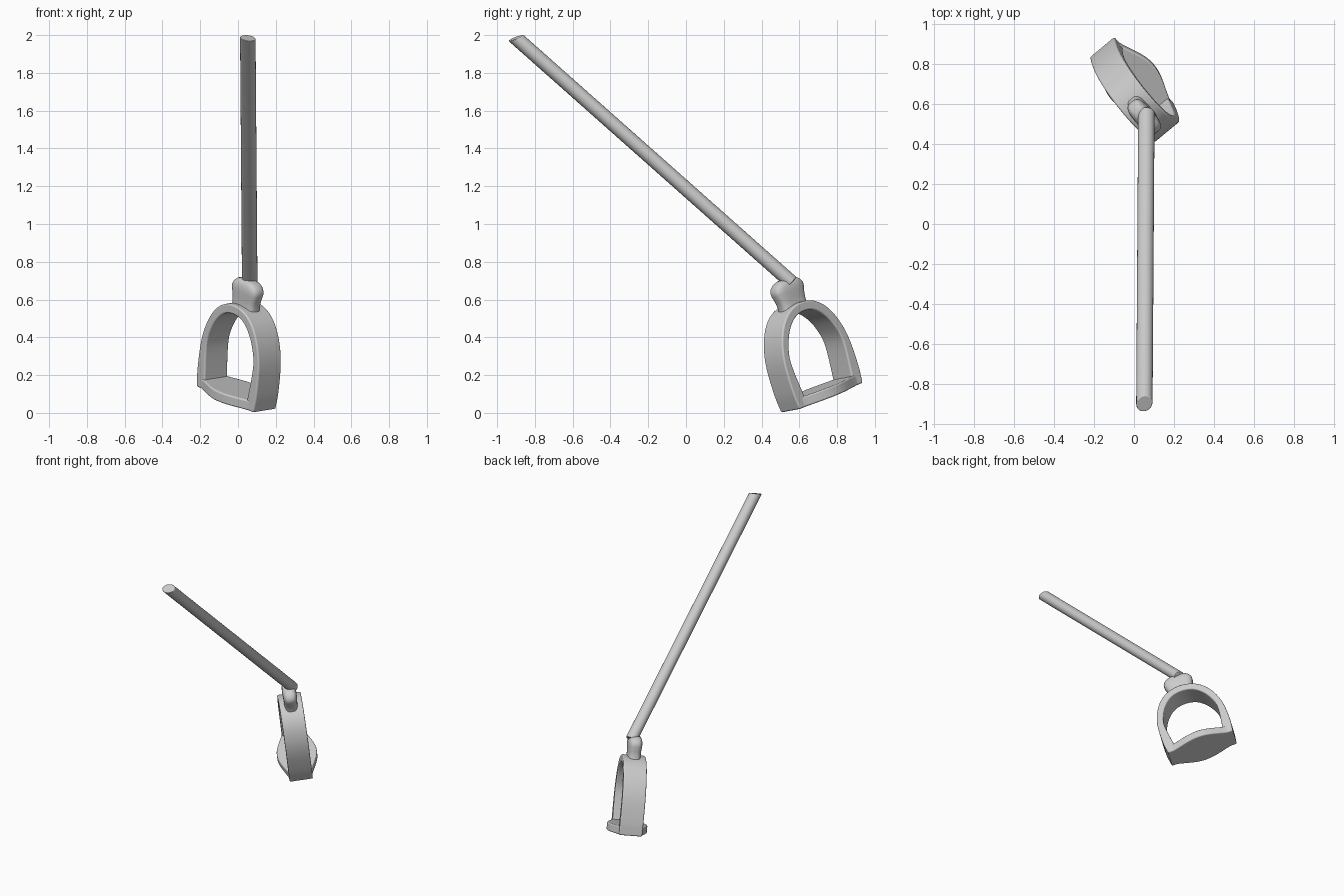
import bpy, bmesh, math
from mathutils import Vector, Matrix

if "Cube" in bpy.data.objects:
    bpy.data.objects.remove(bpy.data.objects["Cube"])

metal = bpy.data.materials.new("light grey")
metal.diffuse_color = (0.6, 0.6, 0.6, 1)
metal.use_nodes = True
metal.node_tree.nodes["Principled BSDF"].inputs["Base Color"].default_value = metal.diffuse_color

# Tilted frame of the stirrup: U along the tread, V across it, W up the arch
W = Vector((0.06, -0.18, 0.56)).normalized()
u = Vector((0.64, -0.77, 0))
U = (u - W * u.dot(W)).normalized()
V = W.cross(U)
FRAME = Matrix.Translation((-0.01, 0.72, 0.08)) @ Matrix((U, V, W)).transposed().to_4x4()


def loft(name, rings, cap=True, matrix=None, bevel=0, angle=40):
    """Skin a list of equal-length point rings into one object."""
    bm = bmesh.new()
    vr = [[bm.verts.new(p) for p in r] for r in rings]
    n = len(vr[0])
    for a, b in zip(vr, vr[1:]):
        for i in range(n):
            j = (i + 1) % n
            bm.faces.new((a[i], a[j], b[j], b[i]))
    if cap:
        bm.faces.new(vr[0])
        bm.faces.new(vr[-1])
    if matrix:
        bm.transform(matrix)
    bmesh.ops.recalc_face_normals(bm, faces=bm.faces[:])
    me = bpy.data.meshes.new(name)
    bm.to_mesh(me)
    bm.free()
    ob = bpy.data.objects.new(name, me)
    bpy.context.collection.objects.link(ob)
    me.materials.append(metal)
    bpy.ops.object.select_all(action='DESELECT')
    ob.select_set(True)
    bpy.context.view_layer.objects.active = ob
    bpy.ops.object.shade_smooth_by_angle(angle=math.radians(angle))
    if bevel:
        m = ob.modifiers.new("bevel", 'BEVEL')
        m.width, m.segments = bevel, 3
        m.limit_method, m.angle_limit = 'ANGLE', math.radians(45)
    return ob


def spline(pts, steps=5):
    """Catmull-Rom curve through 2D points."""
    p = [Vector(q) for q in pts]
    p = [2 * p[0] - p[1]] + p + [2 * p[-1] - p[-2]]
    out = []
    for i in range(1, len(p) - 2):
        a, b, c, d = p[i - 1:i + 3]
        for k in range(steps):
            t = k / steps
            out.append(0.5 * (2 * b + (c - a) * t + (2 * a - 5 * b + 4 * c - d) * t * t
                              + (3 * b - a - 3 * c + d) * t ** 3))
    return out + [p[-2]]


def mirrored(half):
    return half + [(-a, h) for a, h in half[-2::-1]]


# Arch: flat band swept from one lower corner over the top to the other
outer = spline(mirrored([(.235, 0), (.245, .1), (.24, .25), (.212, .36), (.16, .45), (.09, .505), (0, .525)]))
inner = spline(mirrored([(.165, 0), (.18, .09), (.193, .25), (.168, .345), (.125, .415), (.07, .46), (0, .475)]))
hw = 0.08
loft("arch", [[(o.x, -hw, o.y), (o.x, hw, o.y), (i.x, hw, i.y), (i.x, -hw, i.y)]
              for o, i in zip(outer, inner)], matrix=FRAME, bevel=0.008)

# Tread: plate that swells sideways in the middle
rings = []
for k in range(25):
    a = -0.225 + 0.45 * k / 24
    w = 0.075 + 0.062 * math.cos(a / 0.225 * math.pi / 2) ** 1.5
    rings.append([(a, -w, 0), (a, w, 0), (a, w, .055), (a, -w, .055)])
loft("tread", rings, matrix=FRAME, bevel=0.008)


# Neck: rounded block above the arch
def rounded(h, ra, rv, n=32, e=2 / 3.2):
    pts = []
    for k in range(n):
        t = 2 * math.pi * k / n
        c, s = math.cos(t), math.sin(t)
        pts.append((ra * math.copysign(abs(c) ** e, c), rv * math.copysign(abs(s) ** e, s), h))
    return pts


levels = [(.485, .09, .05), (.52, .084, .045), (.56, .09, .045), (.595, .101, .048), (.615, .102, .048),
          (.635, .092, .045), (.652, .072, .038), (.662, .04, .022)]
loft("neck", [rounded(*l) for l in levels], matrix=FRAME, angle=50)

# Strap rod: long round bar, its free end cut at a slant
start, end = Vector((.062, .56, .69)), Vector((.052, -.9, 1.985))
axis = (end - start).normalized()
side = Vector((1, 0, 0))
side = (side - axis * side.dot(axis)).normalized()
up = axis.cross(side)
cut = Vector((.15, -.36, .92)).normalized()
low, high = [], []
for k in range(24):
    t = 2 * math.pi * k / 24
    off = side * 0.041 * math.cos(t) + up * 0.038 * math.sin(t)
    low.append(start + off)
    high.append(end + off - axis * (off.dot(cut) / axis.dot(cut)))
loft("strap_rod", [low, high], bevel=0.004)
